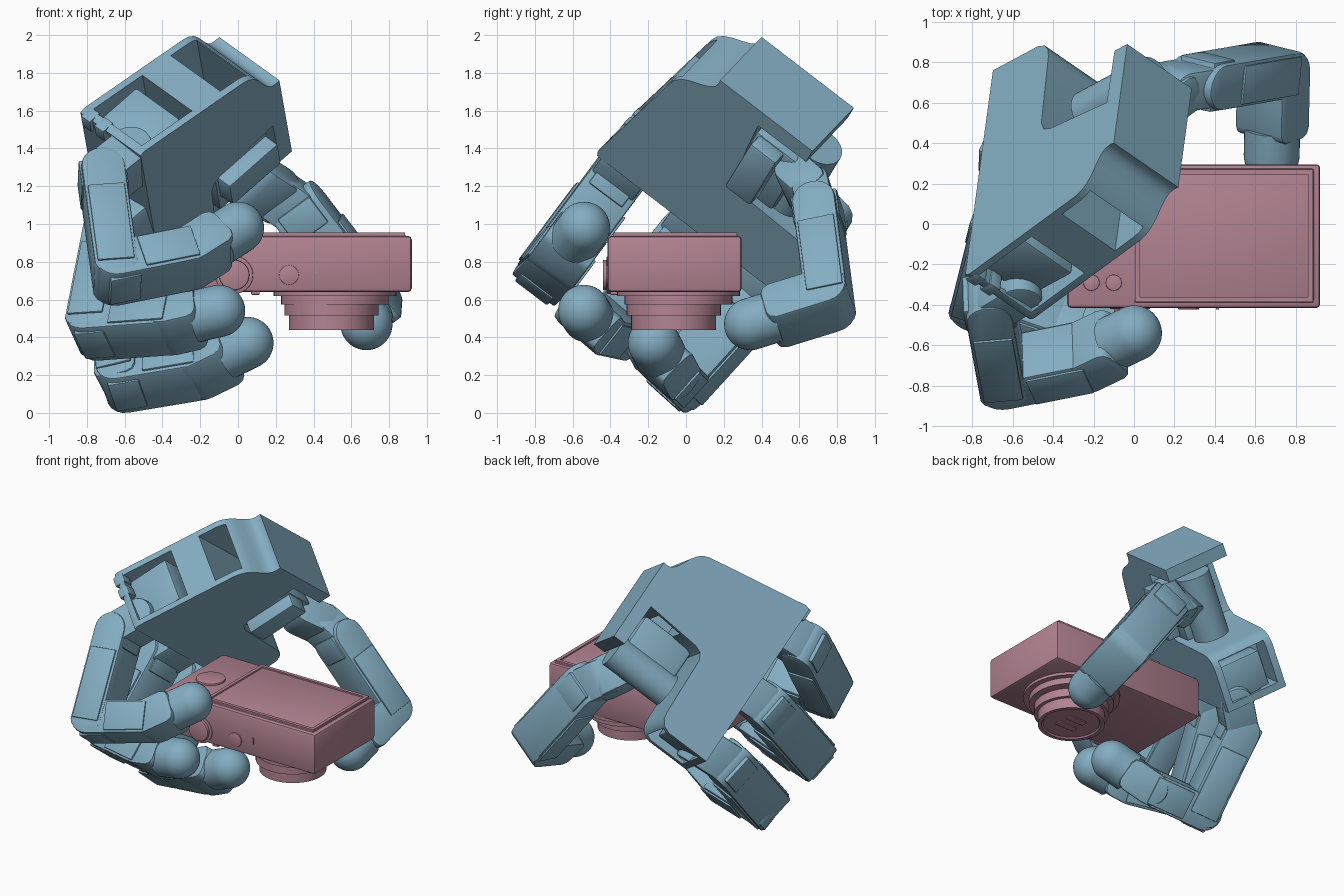
import bpy, bmesh, math
from mathutils import Vector as V

if "Cube" in bpy.data.objects:
    bpy.data.objects.remove(bpy.data.objects["Cube"])

def material(name, col):
    m = bpy.data.materials.new(name)
    m.diffuse_color = (*col, 1)
    m.use_nodes = True
    m.node_tree.nodes["Principled BSDF"].inputs["Base Color"].default_value = m.diffuse_color
    return m

BLUE = material("blue_metal", (0.23, 0.42, 0.54))
PINK = material("pink_plastic", (0.45, 0.23, 0.29))

def smooth(ob):
    bpy.ops.object.select_all(action='DESELECT')
    bpy.context.view_layer.objects.active = ob
    ob.select_set(True)
    bpy.ops.object.shade_smooth_by_angle(angle=math.radians(32))

def finish(name, bm, mat, bevel=0, seg=2):
    bmesh.ops.recalc_face_normals(bm, faces=bm.faces)
    me = bpy.data.meshes.new(name)
    bm.to_mesh(me)
    bm.free()
    ob = bpy.data.objects.new(name, me)
    bpy.context.collection.objects.link(ob)
    me.materials.append(mat)
    if bevel:
        bpy.context.view_layer.objects.active = ob
        b = ob.modifiers.new("bevel", 'BEVEL')
        b.width, b.segments, b.limit_method = bevel, seg, 'ANGLE'
        b.angle_limit = math.radians(40)
        bpy.ops.object.modifier_apply(modifier="bevel")
    smooth(ob)
    return ob

def prism(name, pts, frame, h0, h1, mat, bevel=0):
    """Extrude a 2D outline; frame = origin and three axes."""
    o, a, b, c = frame
    bm = bmesh.new()
    lo, hi = [[bm.verts.new(o + a*p + b*q + c*h) for p, q in pts] for h in (h0, h1)]
    bm.faces.new(lo)
    bm.faces.new(hi)
    n = len(pts)
    for i in range(n):
        bm.faces.new((lo[i], lo[(i+1) % n], hi[(i+1) % n], hi[i]))
    return finish(name, bm, mat, bevel)

def rect(a0, a1, b0, b1):
    return [(a0, b0), (a1, b0), (a1, b1), (a0, b1)]

def circle(x, y, r, n=40):
    return [(x + r*math.cos(2*math.pi*i/n), y + r*math.sin(2*math.pi*i/n)) for i in range(n)]

def revolve(name, pts, p, axis, mat, n=40):
    """Lathe (distance, radius) points along an axis."""
    axis = axis.normalized()
    s = axis.orthogonal().normalized()
    t = axis.cross(s)
    bm = bmesh.new()
    rings = [[bm.verts.new(p + axis*d + (s*math.cos(2*math.pi*i/n) + t*math.sin(2*math.pi*i/n))*r)
              for i in range(n)] for d, r in pts]
    for A, B in zip(rings, rings[1:]):
        for i in range(n):
            bm.faces.new((A[i], A[(i+1) % n], B[(i+1) % n], B[i]))
    bm.faces.new(rings[0])
    bm.faces.new(rings[-1])
    return finish(name, bm, mat)

# ---- palm: tilted hollow housing with a thumb notch and a curved shoulder
O = V((-0.1, 0.4, 1.99))
U = V((0.697, 0.375, 0.612)).normalized()
T = V((0.709, -0.488, -0.51)).normalized()
W = (U.cross(T)).normalized()
PALM = (O, U, W, T)
outline = [(0, 0), (0, .62), (-.09, .62), (-.095, .30), (-.50, .33), (-.55, .35), (-.575, .40),
           (-.59, .82), (-.60, .87), (-.63, .91), (-.68, .93), (-1.0, .93), (-1.0, -.35), (-.97, -.36), (-.30, -.232),
           (-.24, -.22), (-.20, -.205), (-.165, -.175), (-.135, -.13), (-.11, -.075), (-.085, -.03), (-.06, -.005), (-.03, .002)]
palm = prism("palm", outline, PALM, 0, .45, BLUE)
pockets = [(rect(-.95, -.58, -.5, -.02), .04, .41), (rect(-.37, -.18, -.5, .5), .04, .41),
           (rect(-.95, -.64, .76, 1.1), .05, .40)]
for k in range(3):      # finger sockets in the palm end
    w = -.2 + .487*k
    pockets.append((rect(-1.1, -.9, w - .13, w + .13), .17, .42))
for pts, h0, h1 in pockets:
    cut = prism("pocket_cutter", pts, PALM, h0, h1, BLUE)
    cut.hide_render = True
    bo = palm.modifiers.new("pocket", 'BOOLEAN')
    bo.object, bo.operation, bo.solver = cut, 'DIFFERENCE', 'EXACT'
    bpy.context.view_layer.objects.active = palm
    bpy.ops.object.modifier_apply(modifier="pocket")
    bpy.data.objects.remove(cut)
smooth(palm)
# motors seen in the side openings
prism("palm_motor", rect(-.97, -.65, -.27, -.03), PALM, .06, .39, BLUE, .015)
prism("outer_motor", rect(-.97, -.70, .74, .88), PALM, .09, .39, BLUE, .015)
for k in range(2):
    prism("connector_tab", rect(-1.02, -.94, -.36, -.27), PALM, .02 + .1*k, .09 + .1*k, BLUE, .008)

# ---- finger pieces
def frame_of(p, q, n):
    x = (q - p).normalized()
    y = (n - x*n.dot(x)).normalized()
    return (p, x, x.cross(y), y), (q - p).length

def link(name, p, q, n, w=.29, th=.23, pad=.08):
    f, L = frame_of(p, q, n)
    r = th/2
    arc = [(-r*math.sin(math.pi*i/10), r*math.cos(math.pi*i/10)) for i in range(11)]
    end = L + pad
    pts = arc + [(end - .05, -r), (end - .015, -r + .015), (end, -r + .05),
                 (end, r - .05), (end - .015, r - .015), (end - .05, r)]
    prism(name, pts, f, -w/2, w/2, BLUE, .012)
    if L > .37:   # cheek plates and the step at the start of the link
        for s in (-1, 1):
            h = sorted((s*w/2, s*(w/2 + .014)))
            prism(name + "_cheek", rect(.14, L + .02, -r*.85, r*.85), f, *h, BLUE, .005)
        prism(name + "_collar", rect(-.06, .11, -r - .01, r + .01), f, -w*.38, w*.38, BLUE, .01)

def fingertip(name, p, q, n):
    f, L = frame_of(p, q, n)
    link(name + "_end_link", p, q - f[1]*.10, n, pad=0)
    R = .138
    dome = [(R*math.sin(a), R*math.cos(a)) for a in [math.pi/2*i/12 for i in range(12)]]
    revolve(name + "_tip", [(-.14, R)] + dome + [(R, .003)], q, f[1], BLUE, 40)

# ---- three fingers: knuckle, middle joint, end joint, tip centre
fingers = {
    "index": [(-.717, -.372, 1.232), (-.65, -.74, .74), (-.25, -.66, .82), (0, -.54, .98)],
    "middle": [(-.672, .01, .925), (-.765, -.36, .45), (-.36, -.50, .48), (-.10, -.54, .54)],
    "outer": [(-.615, .37, .62), (-.61, -.035, .175), (-.22, -.10, .24), (.05, -.17, .37)],
}
for k, (name, js) in enumerate(fingers.items()):
    J = [V(j) for j in js]
    n = (J[1] - J[0]).cross(J[3] - J[1])
    base = O - U*.97 + W*(-.2 + .487*k) + T*.326
    link(name + "_base", base, J[0], n, w=.27, th=.22, pad=.05)
    link(name + "_first_link", J[0], J[1], n)
    link(name + "_second_link", J[1], J[2], n, w=.285, pad=.03)
    fingertip(name, J[2], J[3], n)

# ---- thumb with its motor in the notch
prism("thumb_motor_block", rect(-.54, -.14, .31, .60), PALM, .20, .45, BLUE, .02)
prism("thumb_motor_cap", rect(-.52, -.15, .33, .50), PALM, .43, .54, BLUE, .015)
revolve("thumb_motor_can", [(0, .12), (.46, .12)], O - U*.56 + W*.62 + T*.28, U, BLUE)
K = [V(p) for p in [(.10, .60, 1.22), (.21, .68, 1.15), (.34, .70, 1.06), (.69, .76, .60), (.68, .34, .47)]]
n = (K[3] - K[2]).cross(K[4] - K[3])
link("thumb_bracket", K[0], K[1], n, w=.26, th=.20, pad=.05)
link("thumb_swivel", K[1], K[2], n, w=.25, th=.20, pad=.05)
link("thumb_first_link", K[2], K[3], n, w=.28)
fingertip("thumb", K[3], K[4], n)

# ---- compact camera, screen up and lens down
ZUP = (V((0, 0, 0)), V((1, 0, 0)), V((0, 1, 0)), V((0, 0, 1)))
SIDE = (V((0, 0, 0)), V((1, 0, 0)), V((0, 0, 1)), V((0, -1, 0)))
prism("camera_body", rect(-.33, .92, -.415, .295), ZUP, .64, .937, PINK, .02)
prism("screen_panel", rect(.0, .89, -.39, .275), ZUP, .92, .945, PINK, .012)
outer, inner = (.005, .885, -.385, .27), (.03, .86, -.36, .245)
bars = [(outer[0], inner[0], outer[2], outer[3]), (inner[1], outer[1], outer[2], outer[3]),
        (inner[0], inner[1], outer[2], inner[2]), (inner[0], inner[1], inner[3], outer[3])]
for b in bars:
    prism("screen_frame", rect(*b), ZUP, .94, .955, PINK)
prism("control_dial", circle(-.16, -.09, .10), ZUP, .93, .95, PINK, .005)
for x in (-.21, -.10):
    prism("control_button", circle(x, -.29, .04, 24), ZUP, .93, .948, PINK, .004)
# lens barrel steps
DOWN = V((0, 0, -1))
revolve("lens_mount", [(-.02, .325), (.02, .325), (.02, .285), (.065, .285), (.065, .26)],
        V((.513, -.04, .64)), DOWN, PINK, 48)
steps = [(.03, .25), (.125, .25), (.125, .225), (.20, .225), (.20, .20), (.19, .19)]
revolve("lens_barrel", steps, V((.495, -.065, .64)), DOWN, PINK, 48)
for s in (-1, 1):
    prism("lens_shutter", rect(.42, .57, -.065 + s*.05 - .025, -.065 + s*.05 + .025), ZUP, .442, .46, PINK, .005)
# side knobs, buttons and feet
prism("side_knob_base", circle(-.02, .73, .10), SIDE, .40, .42, PINK, .005)
prism("side_knob", circle(-.02, .73, .08), SIDE, .41, .44, PINK, .006)
prism("side_button", circle(.27, .73, .052, 28), SIDE, .40, .422, PINK, .004)
prism("side_slot_tab", rect(.405, .42, .735, .78), SIDE, .40, .422, PINK)
prism("lower_foot", rect(.07, .115, -.40, -.33), ZUP, .625, .65, PINK, .004)
